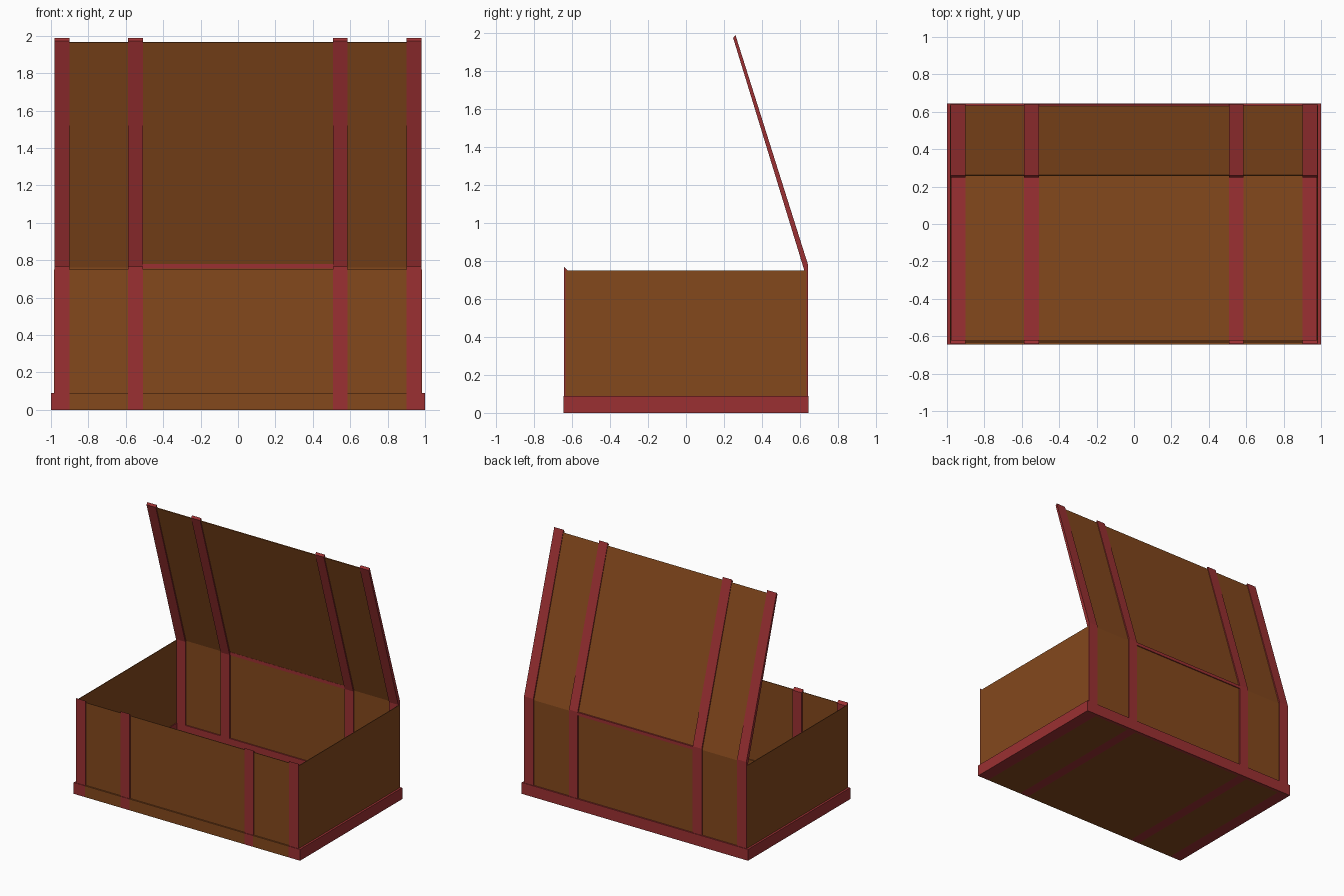
import bpy, bmesh

if "Cube" in bpy.data.objects:
    bpy.data.objects.remove(bpy.data.objects["Cube"])


def material(name, rgb):
    m = bpy.data.materials.new(name)
    m.diffuse_color = (*rgb, 1)
    m.use_nodes = True
    m.node_tree.nodes["Principled BSDF"].inputs["Base Color"].default_value = m.diffuse_color
    return m


WOOD = material("wood", (0.23, 0.065, 0.012))
RED = material("red_trim", (0.33, 0.03, 0.032))


def extrude_x(name, profile, x0, x1, mat):
    """Closed solid made by sweeping a (y, z) profile from x0 to x1."""
    bm = bmesh.new()
    face = bm.faces.new([bm.verts.new((x0, y, z)) for y, z in profile])
    res = bmesh.ops.extrude_face_region(bm, geom=[face])
    verts = [g for g in res["geom"] if isinstance(g, bmesh.types.BMVert)]
    bmesh.ops.translate(bm, verts=verts, vec=(x1 - x0, 0, 0))
    bmesh.ops.recalc_face_normals(bm, faces=bm.faces)
    mesh = bpy.data.meshes.new(name)
    bm.to_mesh(mesh)
    bm.free()
    mesh.materials.append(mat)
    ob = bpy.data.objects.new(name, mesh)
    bpy.context.collection.objects.link(ob)
    return ob


def box(name, x, y, z, mat):
    profile = [(y[0], z[0]), (y[1], z[0]), (y[1], z[1]), (y[0], z[1])]
    return extrude_x(name, profile, x[0], x[1], mat)


# Floor and front skirt, striped where the straps run underneath
cuts = [-1, -0.9, -0.588, -0.508, 0.508, 0.585, 0.9, 1]
for i, (a, b) in enumerate(zip(cuts, cuts[1:])):
    mat = WOOD if i % 2 else RED
    box("floor_band", (a, b), (-0.62, 0.62), (0, 0.008), mat)
    box("front_skirt_band", (a, b), (-0.645, -0.62), (0, 0.09), mat)

# Back and side skirts
box("back_skirt", (-1, 1), (0.62, 0.645), (0, 0.09), RED)
for s in (-1, 1):
    box("side_skirt", sorted((s * 0.972, s * 1.0)), (-0.645, 0.645), (0, 0.09), RED)

# Thin chest walls
for s in (-1, 1):
    box("side_wall", sorted((s * 0.978, s * 0.983)), (-0.634, 0.634), (0, 0.75), WOOD)
box("front_wall", (-0.98, 0.98), (-0.634, -0.629), (0, 0.75), WOOD)
box("back_wall", (-0.98, 0.98), (0.629, 0.634), (0, 0.77), WOOD)

# Open lid panel and hinge strip
extrude_x("lid_panel", [(0.629, 0.762), (0.634, 0.77), (0.262, 1.967), (0.257, 1.964)],
          -0.975, 0.975, WOOD)
box("hinge_strip", (-0.508, 0.508), (0.622, 0.642), (0.755, 0.78), RED)

# Straps: front post, and back post bending up along the lid
front = [(-0.641, 0), (-0.62, 0), (-0.62, 0.748), (-0.641, 0.767)]
back = [(0.62, 0), (0.641, 0), (0.641, 0.782), (0.26, 1.988), (0.248, 1.972), (0.62, 0.757)]
for a, b in ((-0.982, -0.9), (-0.588, -0.508), (0.508, 0.585), (0.9, 0.982)):
    extrude_x("front_strap", front, a, b, RED)
    extrude_x("back_and_lid_strap", back, a, b, RED)
